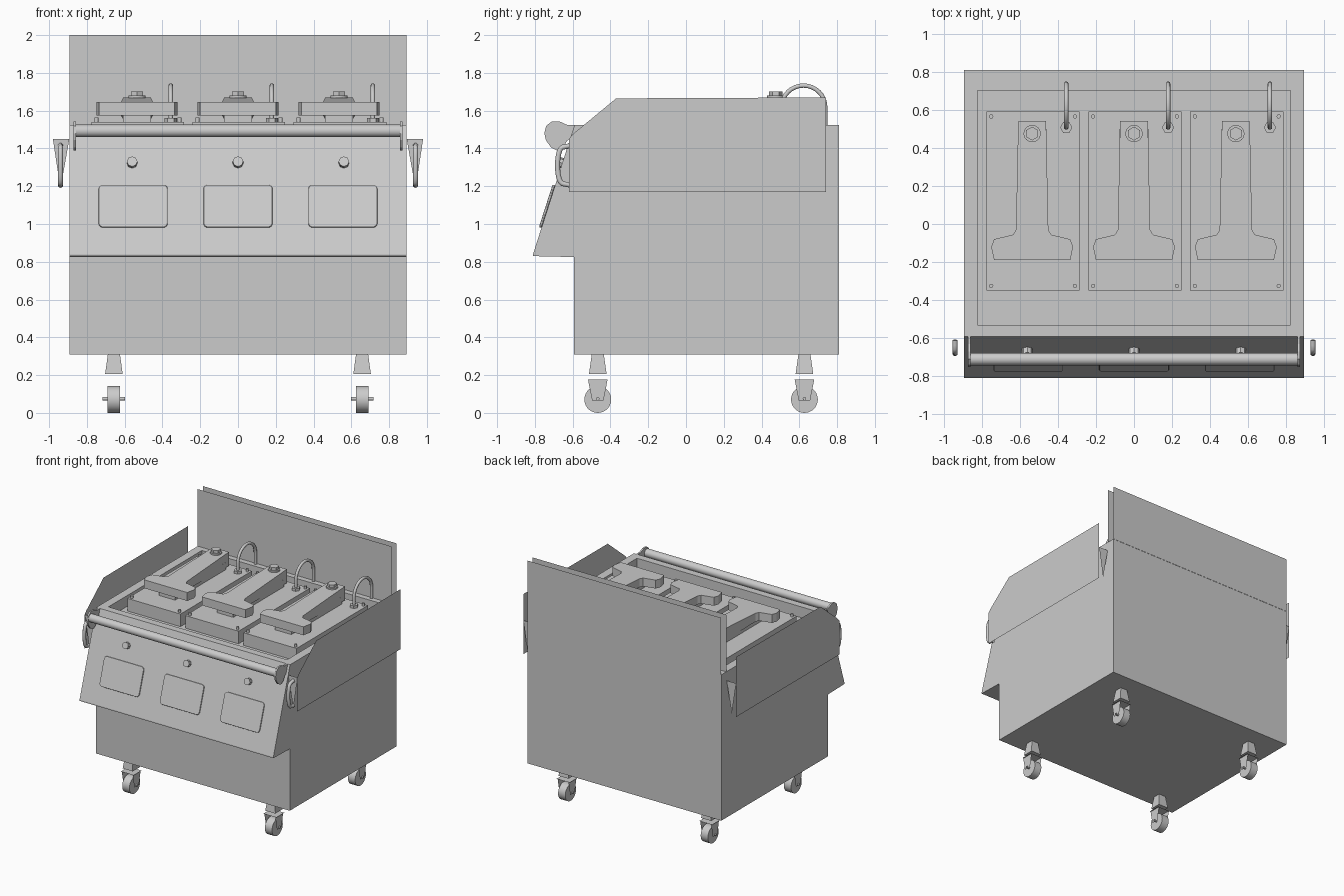
import bpy, bmesh, math
from mathutils import Matrix, Vector

cube = bpy.data.objects.get("Cube")
if cube:
    bpy.data.objects.remove(cube, do_unlink=True)

steel = bpy.data.materials.new("brushed_grey")
GREY = (0.6, 0.6, 0.6, 1)
steel.diffuse_color = GREY
steel.use_nodes = True
steel.node_tree.nodes["Principled BSDF"].inputs["Base Color"].default_value = GREY


def finish(name, bm, smooth=False):
    mesh = bpy.data.meshes.new(name)
    bm.to_mesh(mesh)
    bm.free()
    mesh.materials.append(steel)
    ob = bpy.data.objects.new(name, mesh)
    bpy.context.collection.objects.link(ob)
    if smooth:
        bpy.ops.object.select_all(action='DESELECT')
        ob.select_set(True)
        bpy.context.view_layer.objects.active = ob
        bpy.ops.object.shade_smooth_by_angle(angle=math.radians(35))
    return ob


def outline_bm(points, axis, a):
    """One flat face standing across the axis at position a."""
    bm = bmesh.new()
    place = {'X': lambda p: (a, p[0], p[1]),
             'Y': lambda p: (p[0], a, p[1]),
             'Z': lambda p: (p[0], p[1], a)}[axis]
    bm.faces.new([bm.verts.new(place(p)) for p in points])
    return bm


def prism_bm(points, axis, a, b):
    """Extrude a 2D outline from a to b along the axis."""
    bm = outline_bm(points, axis, a)
    ext = bmesh.ops.extrude_face_region(bm, geom=bm.faces[:])
    move = Vector([(b - a) * (axis == k) for k in 'XYZ'])
    bmesh.ops.translate(bm, vec=move,
                        verts=[v for v in ext['geom'] if isinstance(v, bmesh.types.BMVert)])
    bmesh.ops.recalc_face_normals(bm, faces=bm.faces)
    return bm


def sheet(name, points, axis, a):
    return finish(name, outline_bm(points, axis, a))


def prism(name, points, axis, a, b):
    return finish(name, prism_bm(points, axis, a, b))


def rect(u, v):
    return [(u[0], v[0]), (u[1], v[0]), (u[1], v[1]), (u[0], v[1])]


def cylinder(name, centre, r, depth, axis=(0, 0, 1), sides=24, r2=None, spin=0):
    bm = bmesh.new()
    turn = Vector(axis).to_track_quat('Z', 'Y').to_matrix().to_4x4()
    bmesh.ops.create_cone(bm, cap_ends=True, segments=sides, radius1=r,
                          radius2=r if r2 is None else r2, depth=depth,
                          matrix=Matrix.Translation(centre) @ turn @ Matrix.Rotation(spin, 4, 'Z'))
    return finish(name, bm, sides > 8)


def tube(name, points, r):
    curve = bpy.data.curves.new(name, 'CURVE')
    curve.dimensions = '3D'
    curve.bevel_depth = r
    curve.bevel_resolution = 3
    curve.use_fill_caps = True
    line = curve.splines.new('POLY')
    line.points.add(len(points) - 1)
    for p, co in zip(line.points, points):
        p.co = (*co, 1)
    curve.materials.append(steel)
    ob = bpy.data.objects.new(name, curve)
    bpy.context.collection.objects.link(ob)


# Cabinet with overhanging sloped console and a sunken cooking well
bm = prism_bm([(-.594, .31), (.81, .31), (.81, 1.525), (-.59, 1.525),
               (-.81, .84), (-.81, .83), (-.594, .825)], 'X', -.893, .893)
top = max(bm.faces, key=lambda f: f.calc_center_median().z)
bmesh.ops.inset_region(bm, faces=[top], thickness=.06)
for v in top.verts:
    v.co.x = math.copysign(.823, v.co.x)
    v.co.y = .7 if v.co.y > 0 else -.53
well = bmesh.ops.extrude_face_region(bm, geom=[top])
bmesh.ops.translate(bm, vec=(0, 0, -.09),
                    verts=[v for v in well['geom'] if isinstance(v, bmesh.types.BMVert)])
if top.is_valid:
    bmesh.ops.delete(bm, geom=[top], context='FACES_ONLY')
bmesh.ops.recalc_face_normals(bm, faces=bm.faces)
finish("cabinet", bm)

# Double-skinned backsplash
sheet("backsplash_rear", rect((-.893, .893), (1.525, 2)), 'Y', .812)
sheet("backsplash_front", rect((-.893, .893), (1.525, 2)), 'Y', .745)

# Sloped console fittings
SLOPE = .22 / .685
normal = Vector((0, -1, SLOPE)).normalized()


def on_panel(x, z, out=0):
    return Vector((x, -.59 - (1.525 - z) * SLOPE, z)) + normal * out


for i, x in enumerate((-.555, 0, .555)):
    # Rounded display plate lying on the slope
    w, h, r = .183, .119, .025
    outline = []
    for cx, cy, start in ((w, h, 0), (-w, h, 90), (-w, -h, 180), (w, -h, 270)):
        for k in range(5):
            a = math.radians(start + k * 22.5)
            outline.append((cx - math.copysign(r, cx) + r * math.cos(a),
                            cy - math.copysign(r, cy) + r * math.sin(a)))
    plate = prism(f"display_plate_{i}", outline, 'Z', 0, .014)
    plate.matrix_world = (Matrix.Translation(on_panel(x, 1.092))
                          @ normal.to_track_quat('Z', 'Y').to_matrix().to_4x4())
    rim = plate.modifiers.new("edge", 'BEVEL')
    rim.width = .006
    rim.segments = 2
    cylinder(f"dial_{i}", on_panel(x * 1.01, 1.322, .015), .028, .03, normal, sides=8)

# Front rail on two rounded end brackets
cylinder("front_rail", (0, -.71, 1.493), .033, 1.73, (1, 0, 0))
bracket = [(-.75, 1.48), (-.74, 1.52), (-.71, 1.543), (-.67, 1.543), (-.63, 1.525), (-.59, 1.525),
           (-.59, 1.47), (-.63, 1.44), (-.65, 1.405), (-.68, 1.388), (-.715, 1.405), (-.742, 1.445)]
for side, s in (("left", 1), ("right", -1)):
    prism(f"rail_bracket_{side}", bracket, 'X', s * .858, s * .872)

    # Side splash guard held off the cabinet by two gussets, with a grab handle
    guard = [(-.62, 1.17), (.74, 1.17), (.74, 1.67), (-.37, 1.665), (-.6, 1.475), (-.62, 1.45)]
    sheet(f"side_guard_{side}", guard, 'X', s * .98)
    for end, y in (("front", -.615), ("rear", .74)):
        sheet(f"guard_gusset_{end}_{side}",
              [(s * .893, 1.45), (s * .98, 1.45), (s * .94, 1.185)], 'Y', y)
    loop = [(s * .94, -.61, 1.415)]
    for k in range(13):
        a = math.pi * k / 12
        loop.append((s * .94, -.635 - .045 * math.sin(a) ** .6, 1.31 + .1 * math.cos(a)))
    loop.append((s * .94, -.61, 1.205))
    tube(f"grab_handle_{side}", loop, .014)

# Three press stations
half_t = [(.073, .54), (.085, -.03), (.1, -.056), (.2, -.08), (.215, -.12), (.2, -.19)]
outline = half_t + [(-x, y) for x, y in reversed(half_t)]
for i, x in enumerate((-.53, .005, .54)):
    prism(f"press_plate_{i}", rect((x - .245, x + .245), (-.35, .59)), 'Z', 1.43, 1.54)

    # T-shaped arm, rising towards its rear bolt
    bm = prism_bm([(x - .005 + px, py) for px, py in outline], 'Z', 1.575, 1.645)
    for v in bm.verts:
        if v.co.y > .5:
            v.co.z += .025 if v.co.z > 1.6 else -.02
    finish(f"press_arm_{i}", bm)
    prism(f"arm_mount_{i}", rect((x - .08, x + .07), (-.17, .5)), 'Z', 1.53, 1.6)
    cylinder(f"arm_washer_{i}", (x - .005, .475, 1.673), .045, .012, sides=24)
    cylinder(f"arm_nut_{i}", (x - .005, .475, 1.687), .036, .03, sides=6)

    for j, (dx, y) in enumerate(((-.22, -.325), (.22, -.325), (-.22, .565), (.22, .565))):
        cylinder(f"corner_screw_{i}_{j}", (x + dx, y, 1.55), .011, .025, sides=12)

    # Arched supply hose with a hex fitting
    hx = x + .174
    cylinder(f"hose_fitting_{i}", (hx, .507, 1.55), .032, .024, sides=6, spin=math.pi / 6)
    arch = [(hx, .507, 1.54)]
    for k in range(17):
        a = math.pi * (1 - k / 16)
        arch.append((hx, .622 + .115 * math.cos(a), 1.62 + .113 * math.sin(a)))
    arch.append((hx, .737, 1.51))
    tube(f"supply_hose_{i}", arch, .012)

# Casters
for side, x in (("left", .657), ("right", -.657)):
    for end, y in (("front", -.467), ("rear", .627)):
        tag = f"{end}_{side}"
        cylinder(f"caster_stem_{tag}", (x, y, .258), .066, .106, sides=4, r2=.045,
                 spin=math.pi / 4)
        sheet(f"caster_plate_{tag}", rect((x - .06, x + .06), (y - .052, y + .052)), 'Z', .178)
        fork = [(y - .052, .178), (y + .052, .178), (y + .03, .065), (y - .03, .065)]
        for k in (-1, 1):
            sheet(f"caster_fork_{tag}_{k}", fork, 'X', x + k * .05)
        cylinder(f"caster_wheel_{tag}", (x, y, .071), .071, .066, (1, 0, 0), 28)
        cylinder(f"caster_axle_{tag}", (x, y, .075), .009, .12, (1, 0, 0), 12)
